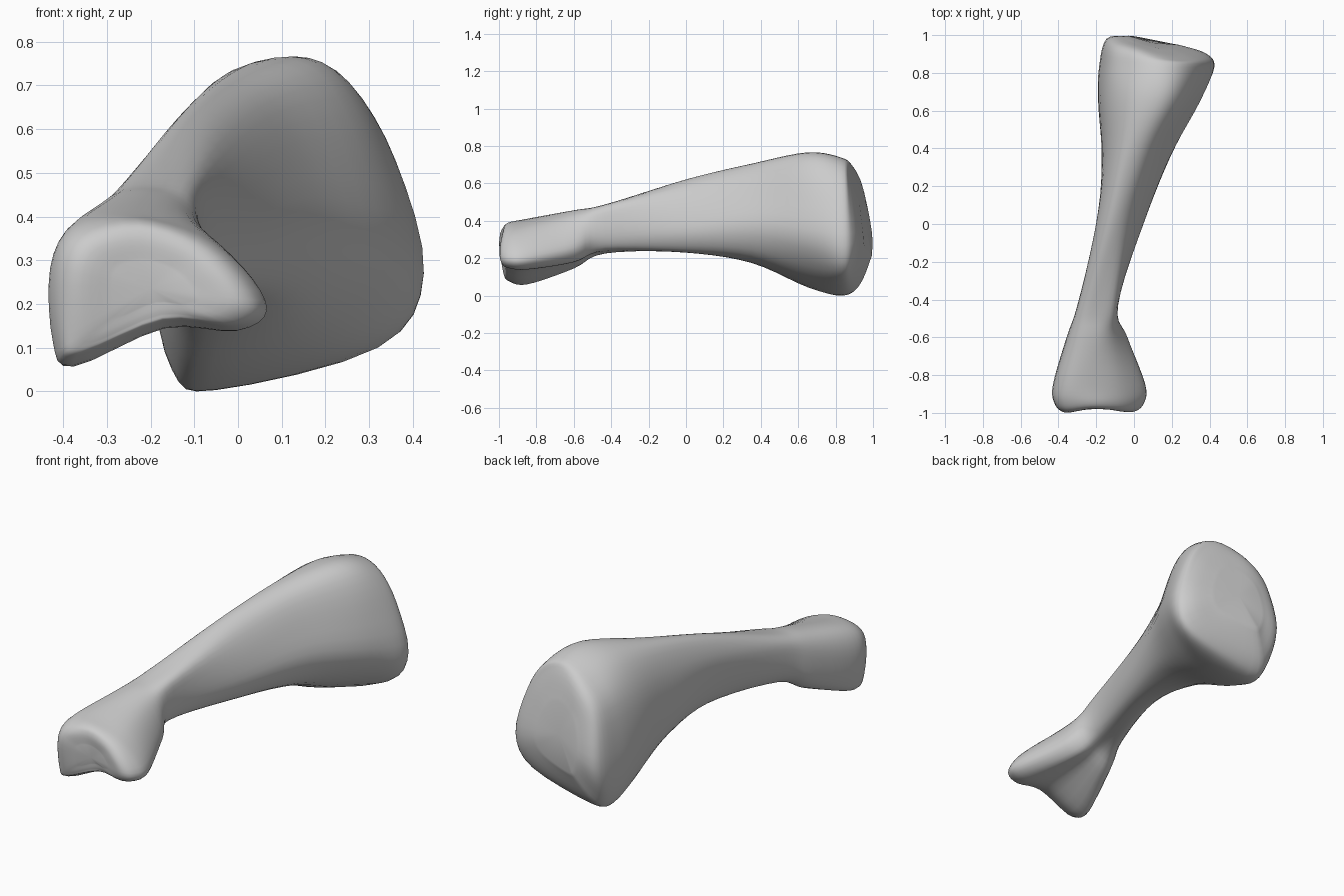
import bpy
import bmesh
from mathutils import Vector

cube = bpy.data.objects.get("Cube")
if cube:
    bpy.data.objects.remove(cube, do_unlink=True)

# Cross-sections as (x, z) outlines, each starting on the top and turning towards +x.
# Two-lobed lower end
lobes = {
    -0.95: [(-.37, .365), (-.23, .39), (-.09, .35), (.005, .275), (.052, .19),
            (-.01, .148), (-.17, .16), (-.37, .08), (-.41, .12), (-.418, .28)],
    -0.85: [(-.37, .39), (-.25, .41), (-.1, .375), (.01, .285), (.06, .19),
            (-.01, .14), (-.17, .145), (-.37, .06), (-.42, .12), (-.425, .29)],
    -0.6: [(-.3, .44), (-.2, .455), (-.12, .42), (-.06, .33), (-.035, .24),
           (-.09, .18), (-.18, .19), (-.29, .145), (-.35, .21), (-.35, .36)],
}
# Slender shaft
shaft = {
    -0.43: [(-.26, .475), (-.19, .488), (-.105, .477), (-.085, .4), (-.09, .31),
            (-.12, .25), (-.18, .235), (-.25, .23), (-.295, .3), (-.295, .42)],
    0.0: [(-.16, .6), (-.1, .62), (-.03, .58), (.025, .47), (.05, .34),
          (.01, .25), (-.06, .23), (-.14, .255), (-.185, .36), (-.2, .5)],
    0.35: [(-.09, .675), (-.01, .705), (.075, .665), (.145, .53), (.19, .36),
           (.12, .22), (-.03, .175), (-.13, .205), (-.17, .33), (-.155, .53)],
}
# Broad triangular head
head = {
    0.65: [(-.04, .715), (.12, .766), (.23, .71), (.31, .53), (.345, .3),
           (.2, .12), (-.06, .045), (-.155, .11), (-.19, .3), (-.15, .55)],
    0.83: [(-.02, .68), (.13, .738), (.26, .69), (.36, .53), (.425, .27),
           (.32, .1), (-.05, .003), (-.148, .045), (-.185, .25), (-.135, .54)],
}


def spline(a, b, c, d, t):
    """Smooth curve from b to c, guided by neighbours a and d."""
    return 0.5 * (2 * b + (c - a) * t + (2 * a - 5 * b + 4 * c - d) * t ** 2
                  + (3 * b - a - 3 * c + d) * t ** 3)


def smooth_closed(points, steps):
    n = len(points)
    return [spline(*(points[(i + k) % n] for k in (-1, 0, 1, 2)), s / steps)
            for i in range(n) for s in range(steps)]


def smooth_open(points, steps):
    last = len(points) - 1
    path = [spline(*(points[min(max(i + k, 0), last)] for k in (-1, 0, 1, 2)), s / steps)
            for i in range(last) for s in range(steps)]
    return path + [points[last]]


def shrunk(ring, factor, depth):
    """Copy of a ring pulled towards its centre, with y given by depth(x, z)."""
    centre = sum(ring, Vector()) / len(ring)
    result = []
    for p in ring:
        q = centre.lerp(p, factor)
        result.append(Vector((q.x, depth(q.x, q.z), q.z)))
    return result


def loft(name, rings, around, along, material):
    rings = [smooth_closed(r, around) for r in rings]
    columns = [smooth_open(list(c), along) for c in zip(*rings)]
    bm = bmesh.new()
    grid = [[bm.verts.new(p) for p in column] for column in columns]
    n = len(grid)
    for i in range(n):
        a, b = grid[i], grid[(i + 1) % n]
        for j in range(len(a) - 1):
            bm.faces.new((a[j], b[j], b[j + 1], a[j + 1]))
    # Close both ends with a fan
    for end in (0, -1):
        rim = [column[end] for column in grid]
        middle = bm.verts.new(sum((v.co for v in rim), Vector()) / n)
        for i in range(n):
            bm.faces.new((rim[i], rim[(i + 1) % n], middle))
    bmesh.ops.recalc_face_normals(bm, faces=bm.faces)
    mesh = bpy.data.meshes.new(name)
    bm.to_mesh(mesh)
    bm.free()
    mesh.materials.append(material)
    mesh.shade_smooth()
    obj = bpy.data.objects.new(name, mesh)
    bpy.context.collection.objects.link(obj)
    return obj


def front_depth(x, z):
    """Lower face: two gentle bulges with a groove that deepens downwards."""
    return -1.0 + 0.14 * max(0, 0.2 - abs(x + 0.19)) + 0.2 * max(0, 0.22 - z)


def back_depth(x, z):
    """Head plate: slants away to +x and rolls forward at top and bottom."""
    return 0.98 - 0.2 * max(x, 0) - 0.2 * max(z - 0.35, 0) - 0.4 * max(0.2 - z, 0)


# Plain grey bone colour
grey = bpy.data.materials.new("bone grey")
grey.use_nodes = True
colour = (0.6, 0.6, 0.6, 1)
grey.diffuse_color = colour
grey.node_tree.nodes["Principled BSDF"].inputs["Base Color"].default_value = colour

rings = [[Vector((x, y, z)) for x, z in outline]
         for part in (lobes, shaft, head) for y, outline in part.items()]

# Rounded ends
front_cap = [shrunk(rings[0], f, front_depth) for f in (0.4, 0.78)]
back_cap = [shrunk(rings[-1], 0.86, back_depth),
            shrunk(rings[-1], 0.45, lambda x, z: back_depth(x, z) + 0.015)]

loft("leg_bone", front_cap + rings + back_cap, 4, 5, grey)
